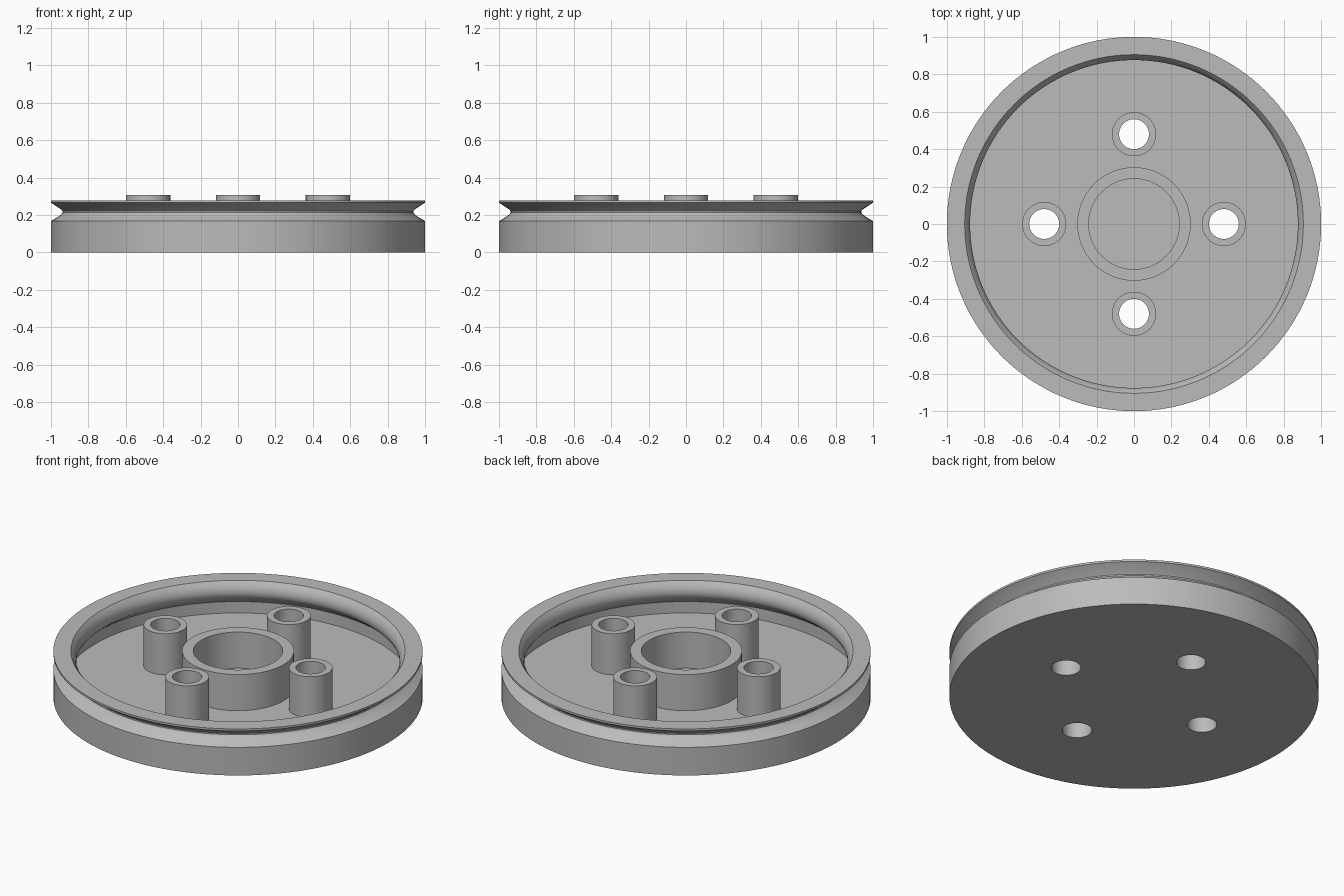
import bpy, bmesh, math

if "Cube" in bpy.data.objects:
    bpy.data.objects.remove(bpy.data.objects["Cube"])

grey = bpy.data.materials.new("plain grey")
grey.diffuse_color = (0.5, 0.5, 0.5, 1)
grey.use_nodes = True
grey.node_tree.nodes["Principled BSDF"].inputs["Base Color"].default_value = grey.diffuse_color


def lathe(name, profile, steps, centre=(0, 0), closed=True):
    """Spin an (r, z) profile about a vertical axis."""
    bm = bmesh.new()
    verts = [bm.verts.new((r, 0, z)) for r, z in profile]
    edges = [bm.edges.new(p) for p in zip(verts, verts[1:])]
    if closed:
        edges.append(bm.edges.new((verts[-1], verts[0])))
    bmesh.ops.spin(bm, geom=verts + edges, cent=(0, 0, 0), axis=(0, 0, 1),
                   angle=2 * math.pi, steps=steps, use_duplicate=False)
    bmesh.ops.remove_doubles(bm, verts=bm.verts, dist=1e-5)
    bmesh.ops.recalc_face_normals(bm, faces=bm.faces)
    mesh = bpy.data.meshes.new(name)
    bm.to_mesh(mesh)
    bm.free()
    obj = bpy.data.objects.new(name, mesh)
    obj.location = (*centre, 0)
    mesh.materials.append(grey)
    bpy.context.collection.objects.link(obj)
    return obj


def smooth(obj):
    bpy.ops.object.select_all(action='DESELECT')
    obj.select_set(True)
    bpy.context.view_layer.objects.active = obj
    bpy.ops.object.shade_smooth_by_angle(angle=math.radians(25))


FLOOR, RIM, POST_TOP = 0.062, 0.278, 0.307

# Dish with a grooved outer wall and a matching bulge inside
body = lathe("grooved_dish", [
    (0, 0), (1, 0), (1, 0.168), (0.965, 0.188), (0.945, 0.203), (0.937, 0.214),
    (0.937, 0.222), (0.945, 0.23), (1, 0.266), (1, RIM),
    (0.905, RIM), (0.89, 0.26), (0.88, 0.24), (0.876, 0.22), (0.877, 0.2),
    (0.887, 0.18), (0.91, 0.16), (0.95, 0.13), (0.95, FLOOR), (0, FLOOR)],
    128, closed=False)

# Central hub ring
hub = lathe("hub_ring", [(0.242, FLOOR - 0.01), (0.303, FLOOR - 0.01),
                         (0.303, RIM), (0.242, RIM)], 96)
smooth(hub)

# Four hollow posts, with holes running through the floor
for i in range(4):
    a = i * math.pi / 2
    spot = (0.48 * math.cos(a), 0.48 * math.sin(a))
    post = lathe(f"hollow_post_{i + 1}", [(0.08, FLOOR - 0.01), (0.118, FLOOR - 0.01),
                                          (0.118, POST_TOP), (0.08, POST_TOP)], 48, spot)
    smooth(post)
    cutter = lathe(f"hole_cutter_{i + 1}", [(0, -0.1), (0.08, -0.1), (0.08, 0.2), (0, 0.2)],
                   48, spot, closed=False)
    cutter.hide_render = True
    cutter.hide_set(True)
    cut = body.modifiers.new(f"hole_{i + 1}", 'BOOLEAN')
    cut.operation, cut.object, cut.solver = 'DIFFERENCE', cutter, 'EXACT'

# Apply the holes so that the shading follows the cut edges
bpy.context.view_layer.objects.active = body
for mod in list(body.modifiers):
    bpy.ops.object.modifier_apply(modifier=mod.name)
for obj in [o for o in bpy.data.objects if o.name.startswith("hole_cutter")]:
    bpy.data.objects.remove(obj)
smooth(body)
